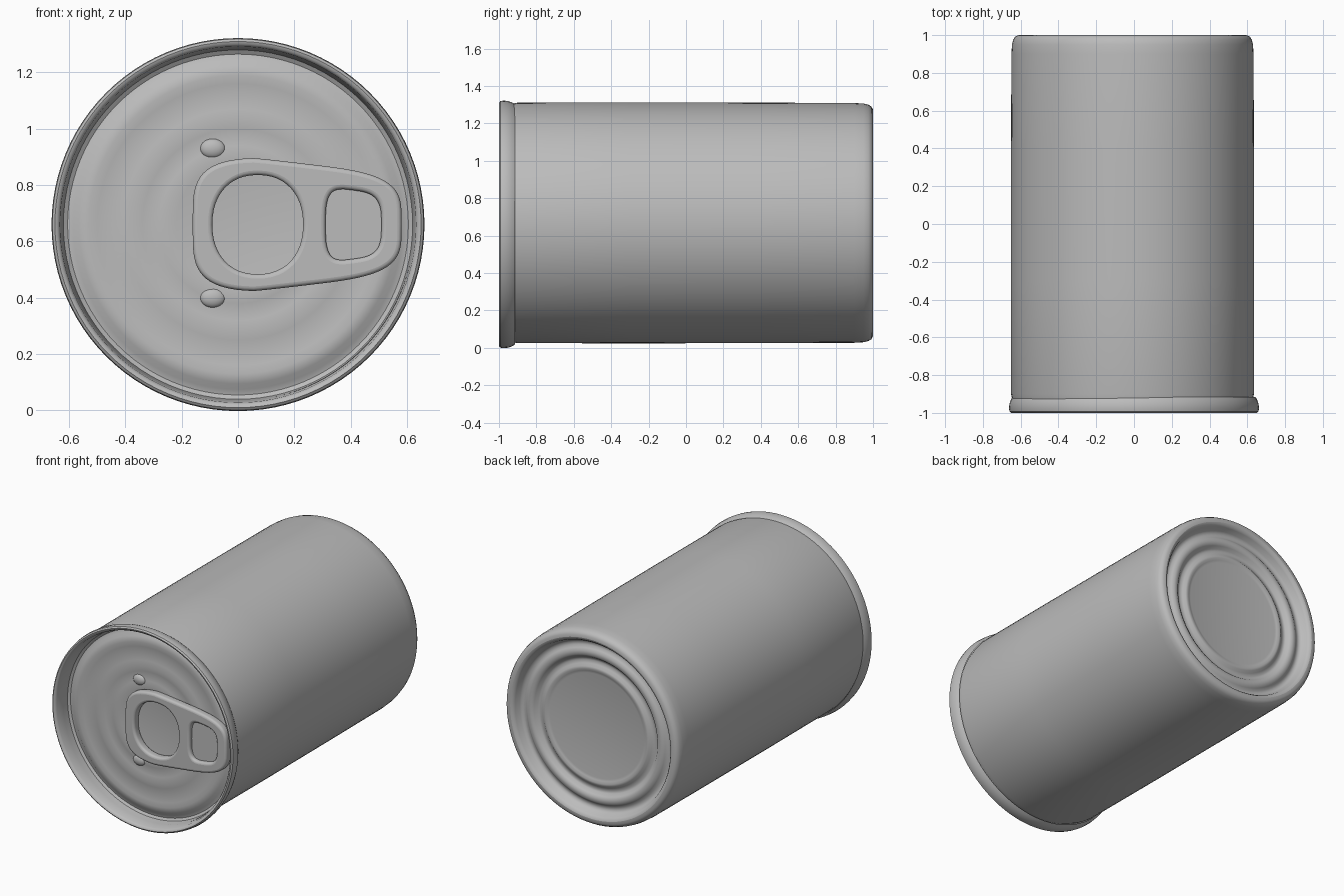
import bpy, bmesh, math
from mathutils import Vector

if "Cube" in bpy.data.objects:
    bpy.data.objects.remove(bpy.data.objects["Cube"])

metal = bpy.data.materials.new("grey metal")
metal.diffuse_color = (0.5, 0.5, 0.5, 1)
metal.use_nodes = True
metal.node_tree.nodes["Principled BSDF"].inputs["Base Color"].default_value = metal.diffuse_color
CZ = 0.66          # height of the can's axis


def finish(ob, angle=40):
    ob.data.materials.clear()
    ob.data.materials.append(metal)
    bpy.ops.object.select_all(action='DESELECT')
    ob.select_set(True)
    bpy.context.view_layer.objects.active = ob
    bpy.ops.object.shade_smooth_by_angle(angle=math.radians(angle))


def lathe(name, profile, cx=0.0, cz=CZ, n=96):
    """Turn (radius, y) points around the can's long axis."""
    bm = bmesh.new()
    rings = []
    for r, y in profile:
        if r == 0:
            rings.append([bm.verts.new((cx, y, cz))] * n)
        else:
            rings.append([bm.verts.new((cx + r * math.cos(2 * math.pi * i / n), y,
                                        cz + r * math.sin(2 * math.pi * i / n)))
                          for i in range(n)])
    for a, b in zip(rings, rings[1:]):
        for i in range(n):
            j = (i + 1) % n
            bm.faces.new(list(dict.fromkeys((a[i], a[j], b[j], b[i]))))
    bmesh.ops.recalc_face_normals(bm, faces=bm.faces)
    # open sheets: make the normals match the profile's running direction
    bm.faces.ensure_lookup_table()
    me = bpy.data.meshes.new(name)
    f = bm.faces[0]
    (r0, y0), (r1, y1) = profile[0], profile[1]
    c = f.calc_center_median() - Vector((cx, 0, cz))
    out = Vector((c.x, 0, c.z)).normalized() * (y1 - y0) + Vector((0, r0 - r1, 0))
    if f.normal.dot(out) < 0:
        bmesh.ops.reverse_faces(bm, faces=bm.faces)
    bm.to_mesh(me)
    bm.free()
    ob = bpy.data.objects.new(name, me)
    bpy.context.collection.objects.link(ob)
    finish(ob)
    return ob


# Front lid: shallow concentric ripples inside a countersunk edge
lid = [(0, -0.90), (0.22, -0.90), (0.25, -0.906), (0.28, -0.90), (0.34, -0.897),
       (0.375, -0.907), (0.41, -0.897), (0.50, -0.90), (0.53, -0.907),
       (0.565, -0.90), (0.585, -0.885), (0.605, -0.88), (0.62, -0.89)]
lathe("front_lid", lid[::-1])

# Rolled seam around the front
lathe("front_rim", [(0.62, -0.885), (0.626, -0.93), (0.632, -0.985), (0.640, -0.997),
                    (0.650, -1.0), (0.659, -0.993), (0.662, -0.975), (0.659, -0.95),
                    (0.652, -0.93), (0.643, -0.915)])

# Can wall with its rounded back edge
lathe("can_wall", [(0.636, -0.935), (0.643, -0.90), (0.644, -0.3), (0.643, 0.4),
                   (0.641, 0.90), (0.638, 0.95), (0.632, 0.975), (0.622, 0.991),
                   (0.607, 0.999), (0.59, 1.0)], cx=-0.008, cz=0.668)

# Recessed back end with stepped rings
lathe("back_end", [(0.59, 1.0), (0.577, 0.996), (0.566, 0.982), (0.555, 0.95),
                   (0.54, 0.938), (0.52, 0.938), (0.505, 0.95), (0.49, 0.96),
                   (0.465, 0.96), (0.45, 0.95), (0.435, 0.932), (0.42, 0.928),
                   (0.40, 0.935), (0.385, 0.947), (0.37, 0.95), (0.355, 0.943),
                   (0.34, 0.94), (0, 0.94)], cx=-0.008, cz=0.668)


def superellipse(cx, a, b, p, n=48):
    """Rounded loop; z is measured from the axis."""
    pts = []
    for i in range(n):
        t = 2 * math.pi * i / n
        c, s = math.cos(t), math.sin(t)
        pts.append((cx + a * math.copysign(abs(c) ** (2 / p), c),
                    b * math.copysign(abs(s) ** (2 / p), s)))
    return pts


def taper(pts, x0, x1, k):
    """Narrow a loop steadily from x0 to x1."""
    return [(x, z * (1 - k * min(1, max(0, (x - x0) / (x1 - x0))))) for x, z in pts]


def plate(name, loops, y, half, bevel):
    """Flat rounded plate facing the front, later loops are holes."""
    cu = bpy.data.curves.new(name, 'CURVE')
    cu.dimensions = '2D'
    cu.fill_mode = 'BOTH'
    cu.extrude, cu.bevel_depth, cu.bevel_resolution = half, bevel, 3
    for pts in loops:
        sp = cu.splines.new('POLY')
        sp.points.add(len(pts) - 1)
        for p, (x, z) in zip(sp.points, pts):
            p.co = (x, z, 0, 1)
        sp.use_cyclic_u = True
    ob = bpy.data.objects.new(name, cu)
    ob.location = (0, y, CZ)
    ob.rotation_euler = (math.pi / 2, 0, 0)
    bpy.context.collection.objects.link(ob)
    bpy.ops.object.select_all(action='DESELECT')
    ob.select_set(True)
    bpy.context.view_layer.objects.active = ob
    bpy.ops.object.convert(target='MESH')
    ob = bpy.context.view_layer.objects.active
    finish(ob, 50)
    return ob


# Pull tab: rounded frame with a round hole and a thumb recess
outer = taper(superellipse(0.21, 0.355, 0.222, 4.2, 72), 0.05, 0.58, 0.28)
hole = superellipse(0.07, 0.177, 0.192, 2.2)
recess = taper(superellipse(0.41, 0.115, 0.155, 3.2), 0.28, 0.54, 0.22)
plate("pull_tab_frame", [outer, hole, recess], -0.925, 0.012, 0.016)
plate("pull_tab_floor", [taper(superellipse(0.41, 0.14, 0.165, 3.2), 0.28, 0.54, 0.22)],
      -0.914, 0.008, 0.004)

# Two small stop dimples pressed out of the lid beside the tab
for side, z in (("upper", 0.93), ("lower", 0.40)):
    bpy.ops.mesh.primitive_uv_sphere_add(segments=20, ring_count=10, radius=1,
                                         location=(-0.09, -0.895, z))
    bump = bpy.context.object
    bump.name = side + "_lid_bump"
    bump.scale = (0.045, 0.022, 0.035)
    finish(bump)
